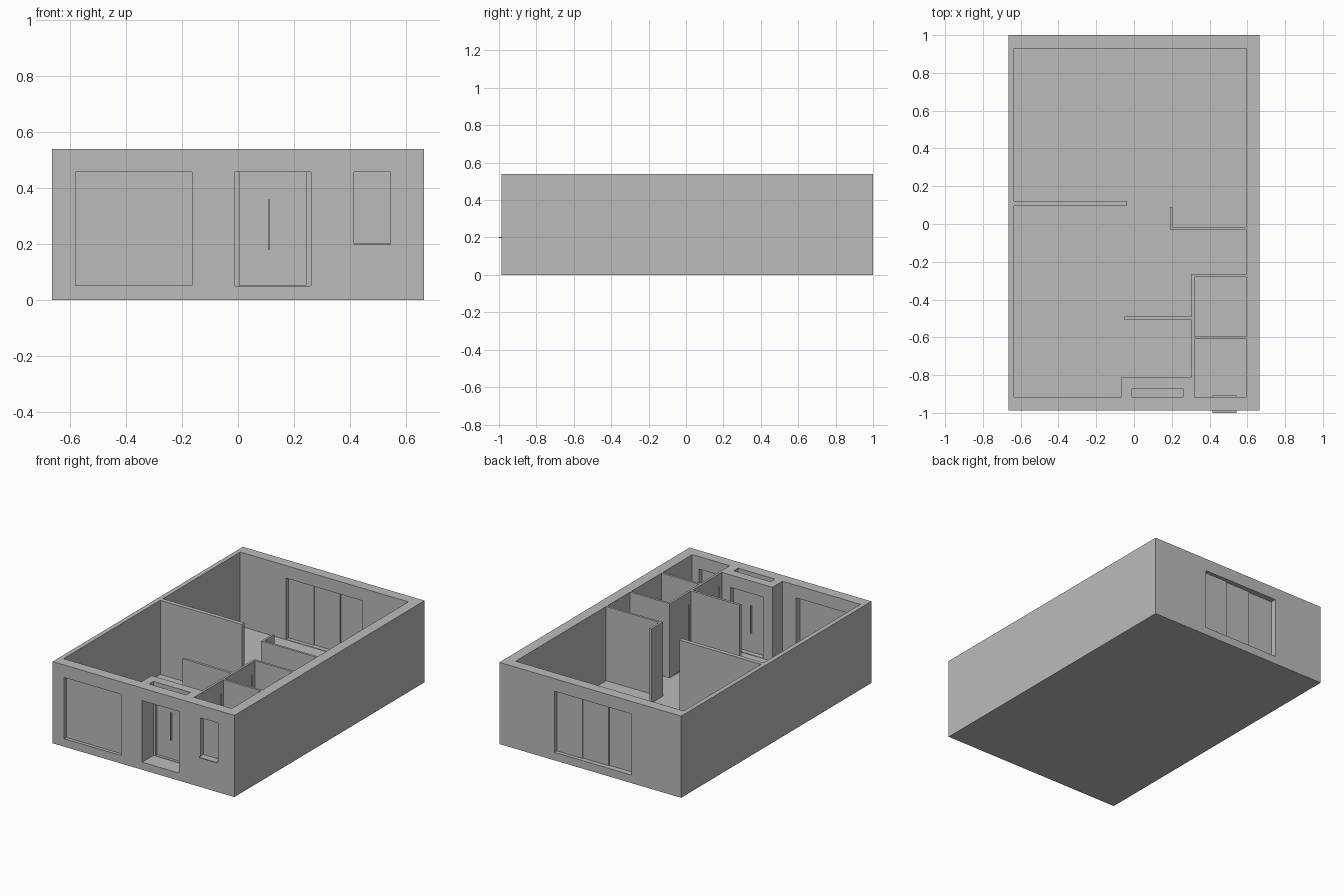
import bpy, bmesh

if "Cube" in bpy.data.objects:
    bpy.data.objects.remove(bpy.data.objects["Cube"])

grey = bpy.data.materials.new("plain_grey")
grey.diffuse_color = (0.5, 0.5, 0.5, 1)
grey.use_nodes = True
grey.node_tree.nodes["Principled BSDF"].inputs["Base Color"].default_value = grey.diffuse_color

TOP, FLOOR = 0.54, 0.05
SILL, HEAD = 0.053, 0.457


def prism(name, outline, z0, z1):
    """Extrude a plan outline from z0 to z1."""
    bm = bmesh.new()
    base = bm.faces.new([bm.verts.new((x, y, z0)) for x, y in outline])
    up = bmesh.ops.extrude_face_region(bm, geom=[base])["geom"]
    bmesh.ops.translate(bm, vec=(0, 0, z1 - z0),
                        verts=[v for v in up if isinstance(v, bmesh.types.BMVert)])
    bmesh.ops.recalc_face_normals(bm, faces=bm.faces[:])
    mesh = bpy.data.meshes.new(name)
    bm.to_mesh(mesh)
    bm.free()
    mesh.materials.append(grey)
    ob = bpy.data.objects.new(name, mesh)
    bpy.context.collection.objects.link(ob)
    return ob


def box(name, x0, x1, y0, y1, z0, z1):
    return prism(name, [(x0, y0), (x1, y0), (x1, y1), (x0, y1)], z0, z1)


def cut(target, cutter):
    """Subtract a cutter and throw it away."""
    cutter.hide_render = True
    mod = target.modifiers.new("cut", 'BOOLEAN')
    mod.operation = 'DIFFERENCE'
    mod.solver = 'EXACT'
    mod.object = cutter
    bpy.context.view_layer.objects.active = target
    bpy.ops.object.modifier_apply(modifier=mod.name)
    bpy.data.objects.remove(cutter)


# solid block that the rooms are carved from
house = box("house_walls", -0.665, 0.665, -0.987, 1.0, 0, TOP)

# open-plan living space with partition walls left standing
living = [(-0.635, 0.93), (0.595, 0.93), (0.595, -0.015), (0.205, -0.015),
          (0.205, 0.09), (0.19, 0.09), (0.19, -0.03), (0.595, -0.03),
          (0.595, -0.265), (0.305, -0.265), (0.305, -0.49), (-0.05, -0.49),
          (-0.05, -0.507), (0.305, -0.507), (0.305, -0.81), (-0.065, -0.81),
          (-0.065, -0.915), (-0.635, -0.915), (-0.635, 0.095), (-0.037, 0.095),
          (-0.037, 0.123), (-0.635, 0.123)]
cut(house, prism("living_cutter", living, FLOOR, 0.7))

# two small rooms and the open porch shaft
for x0, x1, y0, y1 in [(0.32, 0.595, -0.595, -0.28),
                       (0.32, 0.595, -0.915, -0.61),
                       (-0.01, 0.26, -0.915, -0.87)]:
    cut(house, box("room_cutter", x0, x1, y0, y1, FLOOR, 0.7))

# window and door openings
openings = [(-0.58, -0.165, -1.1, -0.9, SILL),    # large front window
            (0.415, 0.545, -1.1, -0.9, 0.2),      # small front window
            (-0.01, 0.26, -1.1, -0.9, FLOOR),     # porch entrance
            (0.005, 0.243, -0.89, -0.8, SILL),    # front door
            (-0.30, 0.26, 0.9, 1.1, SILL),        # back sliding door
            (0.295, 0.33, -0.47, -0.31, SILL),    # small room doors
            (0.295, 0.33, -0.785, -0.63, SILL)]
for x0, x1, y0, y1, z0 in openings:
    cut(house, box("opening_cutter", x0, x1, y0, y1, z0, HEAD))

# window panes and doors set inside the openings
box("large_front_pane", -0.58, -0.165, -0.965, -0.955, SILL, HEAD)
box("small_front_pane", 0.415, 0.545, -0.955, -0.945, 0.2, HEAD)
box("small_window_sill", 0.415, 0.542, -1.0, -0.907, 0.197, 0.202)
box("front_door", 0.005, 0.243, -0.852, -0.842, SILL, HEAD)
for i, y in enumerate((-0.47, -0.785)):
    box(f"small_room_door_{i + 1}", 0.309, 0.316, y, y + (0.16, 0.155)[i], SILL, HEAD)

# long pull handles on both faces of the front door
for name, y0, y1 in (("outer_handle", -0.865, -0.852), ("inner_handle", -0.842, -0.83)):
    box(name, 0.108, 0.113, y0, y1, 0.18, 0.36)

# three staggered sliding panels at the back
w = 0.56 / 3
for i, y in enumerate((0.955, 0.962, 0.969)):
    x = -0.30 + i * w
    box(f"sliding_panel_{i + 1}", x, x + w, y, y + 0.007, SILL, HEAD)
